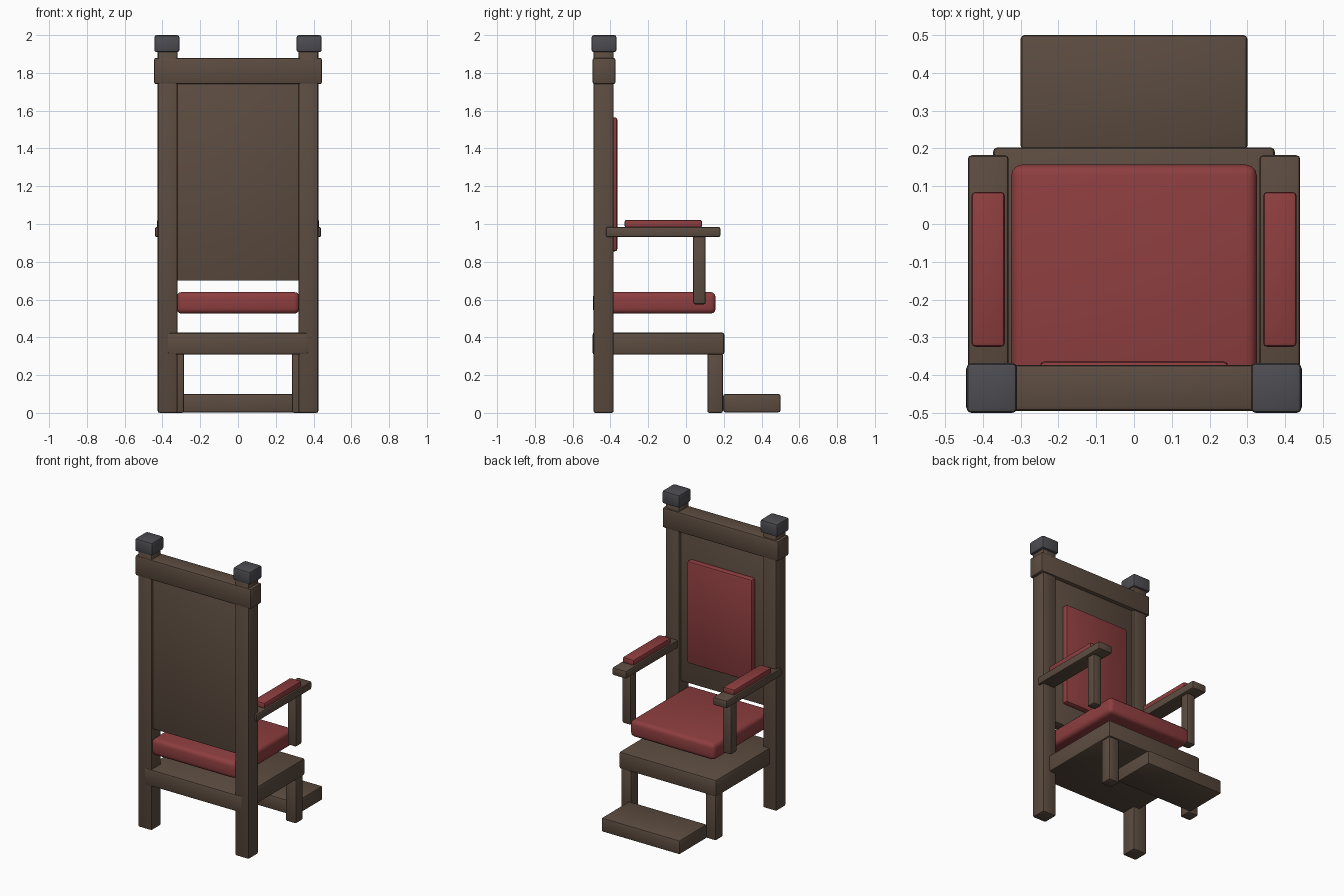
import bpy
import bmesh
from math import radians

old = bpy.data.objects.get("Cube")
if old:
    bpy.data.objects.remove(old, do_unlink=True)


def material(name, rgb):
    mat = bpy.data.materials.new(name)
    mat.use_nodes = True
    mat.diffuse_color = (*rgb, 1)
    mat.node_tree.nodes["Principled BSDF"].inputs["Base Color"].default_value = (*rgb, 1)
    return mat


WOOD = material("dark wood", (0.107, 0.072, 0.051))
FABRIC = material("red fabric", (0.27, 0.048, 0.05))
IRON = material("dark iron", (0.075, 0.075, 0.085))


def block(name, x, y, z, mat, bevel=0.01, segments=2):
    """Rounded box spanning the given (low, high) ranges."""
    spans = (x, y, z)
    bm = bmesh.new()
    bmesh.ops.create_cube(bm, size=1)
    bmesh.ops.scale(bm, vec=[b - a for a, b in spans], verts=bm.verts)
    bmesh.ops.bevel(bm, geom=bm.edges[:], offset=bevel, segments=segments,
                    profile=0.5, affect='EDGES')
    mesh = bpy.data.meshes.new(name)
    bm.to_mesh(mesh)
    bm.free()
    mesh.materials.append(mat)
    obj = bpy.data.objects.new(name, mesh)
    obj.location = [(a + b) / 2 for a, b in spans]
    bpy.context.collection.objects.link(obj)
    bpy.ops.object.select_all(action='DESELECT')
    obj.select_set(True)
    bpy.context.view_layer.objects.active = obj
    bpy.ops.object.shade_smooth_by_angle(angle=radians(40))
    return obj


def pair(name, x, *args, **kwargs):
    """The same block on both sides of the chair."""
    block("left_" + name, x, *args, **kwargs)
    block("right_" + name, (-x[1], -x[0]), *args, **kwargs)


# Tall back with capped posts
pair("back_post", (0.32, 0.425), (-0.49, -0.383), (0, 1.92), WOOD)
pair("post_cap", (0.31, 0.443), (-0.5, -0.368), (1.91, 2.0), IRON, bevel=0.012)
block("top_rail", (-0.445, 0.445), (-0.495, -0.373), (1.74, 1.88), WOOD, bevel=0.012)
block("back_panel", (-0.325, 0.325), (-0.475, -0.4), (0.7, 1.76), WOOD, bevel=0.005)
block("back_cushion", (-0.25, 0.25), (-0.42, -0.363), (0.855, 1.565), FABRIC, bevel=0.014)

# Seat
block("seat", (-0.373, 0.373), (-0.495, 0.203), (0.308, 0.425), WOOD, bevel=0.012)
block("seat_cushion", (-0.325, 0.325), (-0.493, 0.157), (0.525, 0.64), FABRIC,
      bevel=0.028, segments=3)
pair("front_leg", (0.285, 0.365), (0.113, 0.195), (0, 0.315), WOOD)

# Arms
pair("armrest", (0.332, 0.44), (-0.423, 0.182), (0.93, 0.985), WOOD)
pair("arm_pad", (0.342, 0.43), (-0.325, 0.085), (0.98, 1.022), FABRIC)
pair("arm_support", (0.353, 0.418), (0.038, 0.104), (0.575, 0.94), WOOD)

# Footrest
block("footrest", (-0.3, 0.3), (0.197, 0.5), (0.003, 0.1), WOOD)
